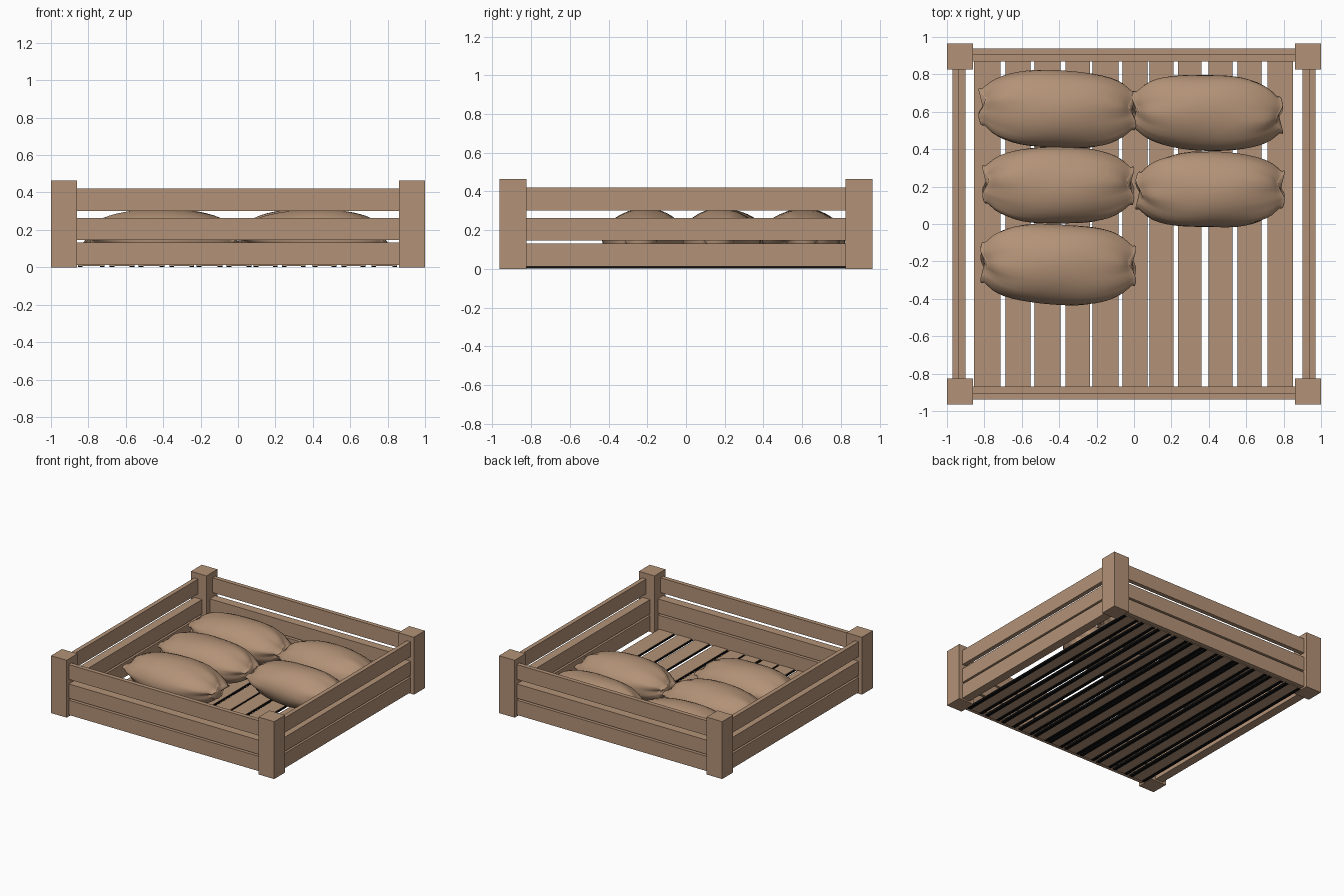
import bpy, bmesh, math, random
from mathutils import Vector

if "Cube" in bpy.data.objects:
    bpy.data.objects.remove(bpy.data.objects["Cube"])

random.seed(4)
tan = bpy.data.materials.new("tan_brown")
tan.diffuse_color = (0.45, 0.288, 0.184, 1)
tan.use_nodes = True
tan.node_tree.nodes["Principled BSDF"].inputs["Base Color"].default_value = tan.diffuse_color
black = bpy.data.materials.new("black")
black.diffuse_color = (0.004, 0.004, 0.004, 1)
black.use_nodes = True
black.node_tree.nodes["Principled BSDF"].inputs["Base Color"].default_value = black.diffuse_color


def finish(bm, name, mat=tan):
    bmesh.ops.recalc_face_normals(bm, faces=bm.faces)
    me = bpy.data.meshes.new(name)
    bm.to_mesh(me)
    bm.free()
    me.materials.append(mat)
    ob = bpy.data.objects.new(name, me)
    bpy.context.collection.objects.link(ob)
    return ob


def box(name, x0, x1, y0, y1, z0, z1, mat=tan):
    bm = bmesh.new()
    bmesh.ops.create_cube(bm, size=1)
    for v in bm.verts:
        v.co = Vector((x1 if v.co.x > 0 else x0,
                       y1 if v.co.y > 0 else y0,
                       z1 if v.co.z > 0 else z0))
    return finish(bm, name, mat)


# Corner posts
for sx in (-1, 1):
    for sy in (-1, 1):
        xs = sorted((sx * 0.86, sx * 1.0))
        ys = sorted((sy * 0.825, sy * 0.965))
        box("corner_post", *xs, *ys, 0, 0.465)

# Wall planks: thin outer top rail, thicker lower two
for z0, z1, thick in ((0.012, 0.132, 0.07), (0.147, 0.263, 0.07), (0.30, 0.42, 0.035)):
    for s in (-1, 1):
        a, b = sorted((s * 0.938, s * (0.938 - thick)))
        box("front_back_plank", -0.86, 0.86, a, b, z0, z1)
        a, b = sorted((s * 0.97, s * (0.97 - thick)))
        box("side_plank", a, b, -0.825, 0.825, z0, z1)

# Floor slats with black edge strips along both lower sides
slats = ((-0.855, -0.715), (-0.685, -0.555), (-0.53, -0.395), (-0.365, -0.235),
         (-0.22, -0.085), (-0.06, 0.07), (0.085, 0.21), (0.235, 0.36),
         (0.40, 0.525), (0.555, 0.68), (0.715, 0.85))
for x0, x1 in slats:
    box("floor_slat", x0, x1, -0.905, 0.905, 0.006, 0.02)
    for a, b in ((x0 - 0.001, x0 + 0.024), (x1 - 0.024, x1 + 0.001)):
        box("slat_edge_strip", a, b, -0.9, 0.9, 0.001, 0.0185, black)


# Stuffed sacks: blunt pillow shapes with gathered, creased ends
def sack(x0, x1, y0, y1, rings=24, sides=32):
    cx, cy = (x0 + x1) / 2, (y0 + y1) / 2
    hl, hw, hh = (x1 - x0) / 2, (y1 - y0) / 2, 0.15
    ph = [random.uniform(0, 6.28) for _ in range(5)]
    tilt = random.uniform(-0.015, 0.0)
    bm = bmesh.new()
    loops = []
    for i in range(rings + 1):
        t = 0.985 * math.sin(math.pi * (i / rings - 0.5))
        e = abs(t)
        w = max(0.45, (1 - e ** 2.7) ** 0.42)
        h = max(0.28, (1 - e ** 2.3) ** 0.5)
        p = ph[0] if t < 0 else ph[1]
        loop = []
        for j in range(sides):
            a = 2 * math.pi * j / sides
            crease = 1 + 0.13 * e ** 4 * math.sin(5 * a + p) \
                + 0.08 * e ** 3 * math.sin(9 * a + 2 * p) \
                + 0.02 * math.sin(3 * a + 4 * t + ph[2])
            ca, sa = math.cos(a), math.sin(a)
            y = hw * w * crease * ca
            z = hh * h * crease * sa
            x = hl * t * (1 + 0.05 * e ** 6 * math.sin(3 * a + p))
            y += tilt * t
            loop.append(bm.verts.new((cx + x, cy + y, max(0.021, 0.16 + z))))
        loops.append(loop)
    for l0, l1 in zip(loops, loops[1:]):
        for j in range(sides):
            k = (j + 1) % sides
            bm.faces.new((l0[j], l0[k], l1[k], l1[j]))
    for loop, s in ((loops[0], -1), (loops[-1], 1)):
        c = bm.verts.new((cx + s * hl * 0.97, cy + s * tilt, 0.155))
        for j in range(sides):
            bm.faces.new((loop[j], loop[(j + 1) % sides], c))
    ob = finish(bm, "sack")
    for f in ob.data.polygons:
        f.use_smooth = True


for ext in ((-0.82, 0.0, 0.405, 0.82), (0.0, 0.785, 0.395, 0.80),
            (-0.80, -0.01, 0.0, 0.41), (0.02, 0.795, -0.02, 0.385),
            (-0.81, 0.0, -0.43, 0.0)):
    sack(*ext)
